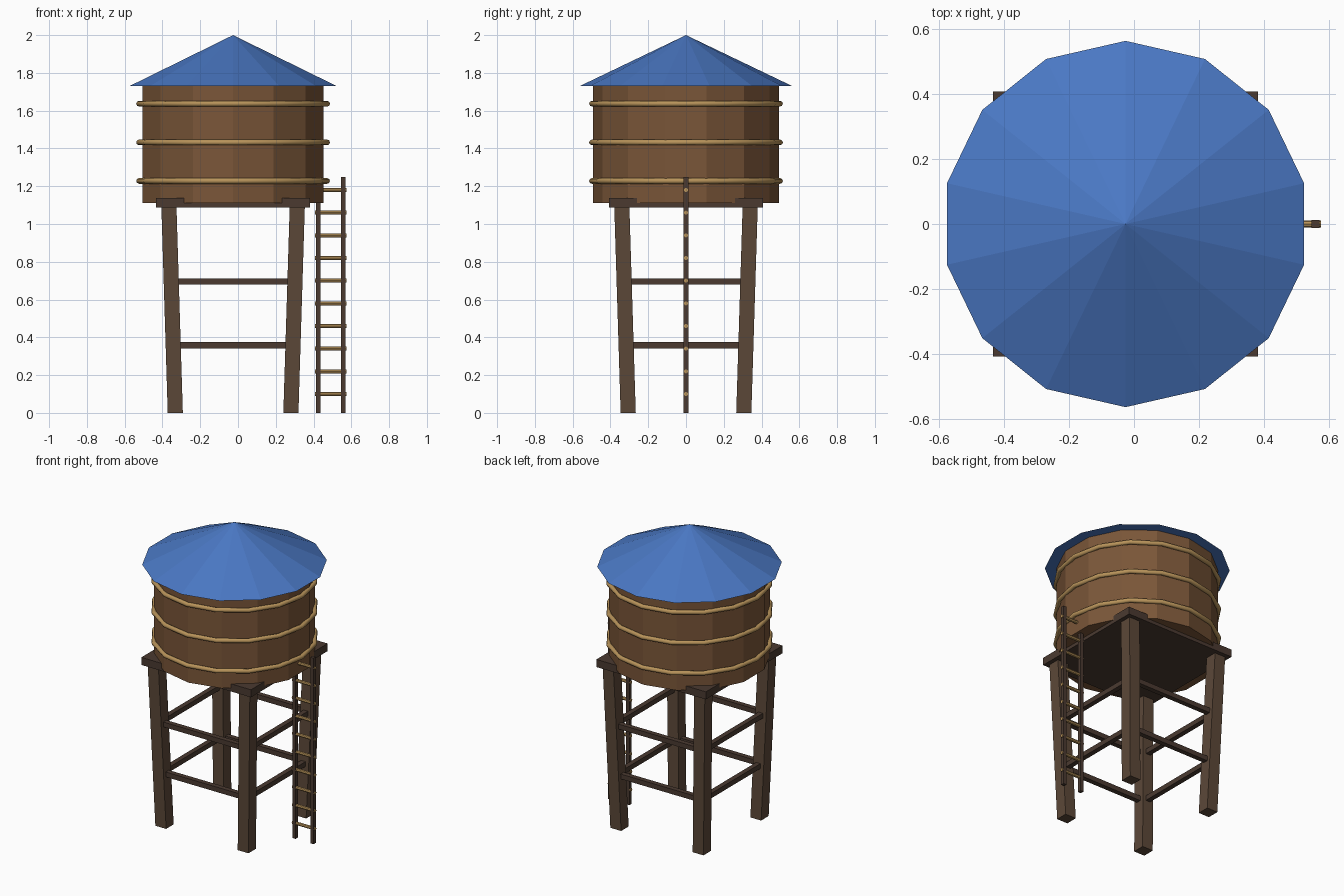
import bpy, math
from mathutils import Vector

if "Cube" in bpy.data.objects:
    bpy.data.objects.remove(bpy.data.objects["Cube"])

CX = -0.026          # tower axis; the ladder shifts the overall centre
SIDES = 14


def material(name, rgb):
    m = bpy.data.materials.new(name)
    m.diffuse_color = (*rgb, 1)
    m.use_nodes = True
    m.node_tree.nodes["Principled BSDF"].inputs["Base Color"].default_value = m.diffuse_color
    return m


WOOD = material("tank wood", (0.195, 0.093, 0.040))
BLUE = material("roof blue", (0.069, 0.188, 0.552))
ROPE = material("hoop tan", (0.479, 0.292, 0.102))
POST = material("post brown", (0.107, 0.065, 0.040))
DARK = material("dark brown", (0.069, 0.042, 0.030))


def finish(name, mat):
    ob = bpy.context.object
    ob.name = name
    ob.data.materials.append(mat)
    return ob


def box(name, mat, lo, hi):
    lo, hi = Vector(lo), Vector(hi)
    bpy.ops.mesh.primitive_cube_add(size=1, location=(lo + hi) / 2)
    ob = finish(name, mat)
    for v in ob.data.vertices:
        v.co *= hi - lo
    return ob


def leg_offset(z):
    return 0.306 + 0.034 * z / 1.1


# Tank and conical roof
bpy.ops.mesh.primitive_cylinder_add(vertices=SIDES, radius=0.492, depth=0.63,
                                    location=(CX, 0, 1.425))
finish("tank", WOOD)
bpy.ops.mesh.primitive_cone_add(vertices=SIDES, radius1=0.563, radius2=0, depth=0.27,
                                location=(CX, 0, 1.865))
finish("roof", BLUE)

# Hoops around the tank
for i, z in enumerate((1.228, 1.432, 1.637)):
    bpy.ops.mesh.primitive_torus_add(major_segments=16, minor_segments=8, major_radius=0.498,
                                     minor_radius=0.015, location=(CX, 0, z))
    finish(f"hoop_{i + 1}", ROPE)
    bpy.ops.object.shade_smooth_by_angle(angle=math.radians(50))

# Square platform under the tank
box("platform", DARK, (CX - 0.407, -0.407, 1.087), (CX + 0.407, 0.407, 1.138))

# Four legs that spread towards the top
for sx in (-1, 1):
    for sy in (-1, 1):
        leg = box(f"leg_{'left' if sx < 0 else 'right'}_{'front' if sy < 0 else 'back'}", POST,
                  (CX - 0.04, -0.04, 0), (CX + 0.04, 0.04, 1.1))
        for v in leg.data.vertices:
            d = leg_offset(v.co.z + 0.55)
            v.co.x += sx * d
            v.co.y += sy * d

# Two levels of cross braces on each side
for level, z in (("lower", 0.358), ("upper", 0.695)):
    d, t = leg_offset(z), 0.0165
    for s, fb, lr in ((-1, "front", "left"), (1, "back", "right")):
        box(f"brace_{level}_{fb}", DARK, (CX - d, s * d - t, z - t), (CX + d, s * d + t, z + t))
        box(f"brace_{level}_{lr}", DARK, (CX + s * d - t, -d, z - t), (CX + s * d + t, d, z + t))

# Ladder
for name, x in (("inner", 0.424), ("outer", 0.558)):
    box(f"ladder_rail_{name}", DARK, (x - 0.012, -0.012, 0), (x + 0.012, 0.012, 1.25))
for i in range(10):
    bpy.ops.mesh.primitive_cylinder_add(vertices=8, radius=0.011, depth=0.168,
                                        location=(0.491, 0, 0.1 + 0.12 * i),
                                        rotation=(0, math.pi / 2, 0))
    finish(f"ladder_rung_{i + 1}", ROPE)
